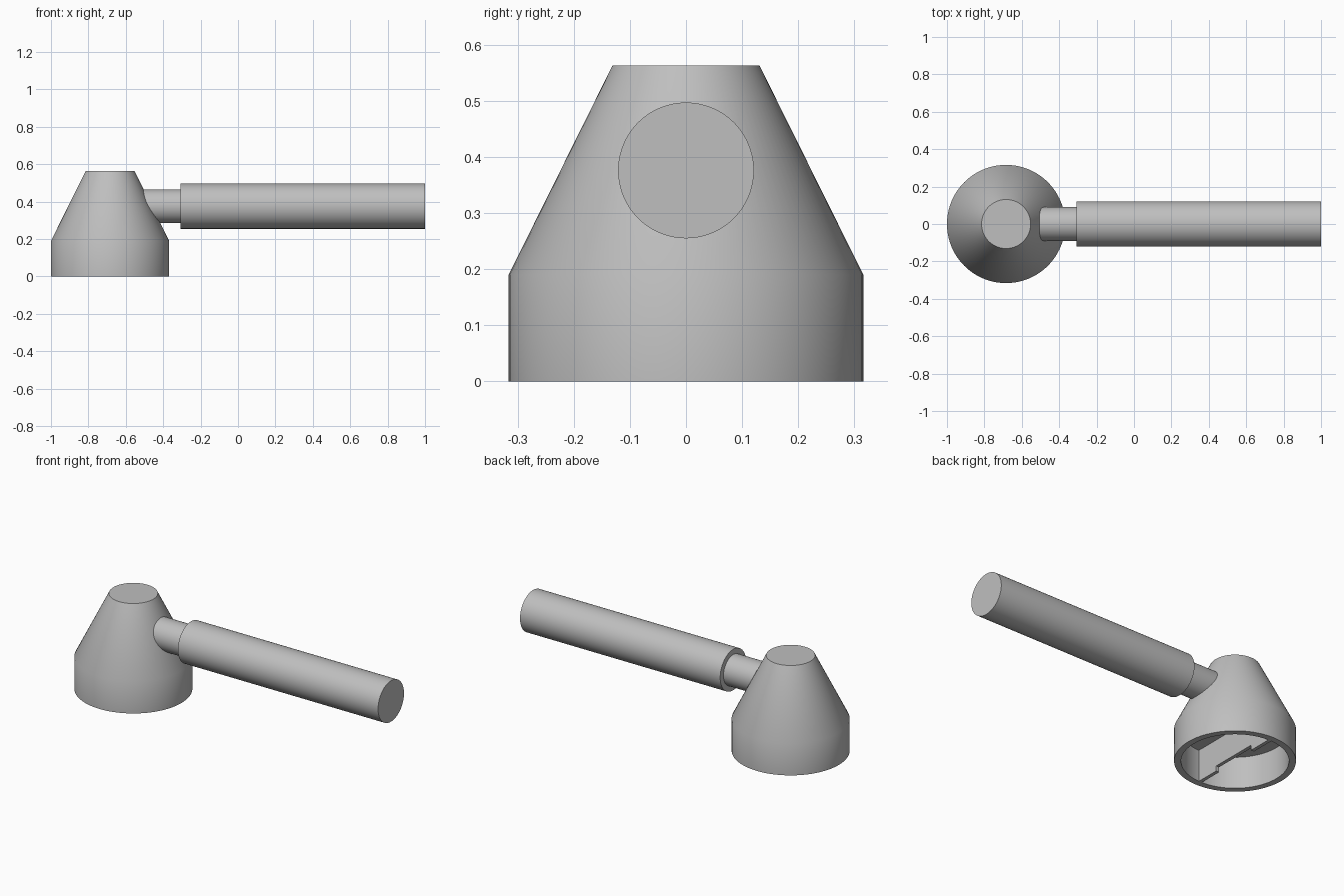
import bpy, bmesh, math
from mathutils import Matrix

cube = bpy.data.objects.get("Cube")
if cube:
    bpy.data.objects.remove(cube, do_unlink=True)

grey = bpy.data.materials.new("plain grey")
grey.use_nodes = True
colour = (0.52, 0.52, 0.52, 1)
grey.diffuse_color = colour
grey.node_tree.nodes["Principled BSDF"].inputs["Base Color"].default_value = colour

HEAD_X = -0.684   # axis of the head
ARM_Z = 0.376     # axis of the handle


def finish(name, bm):
    bmesh.ops.recalc_face_normals(bm, faces=bm.faces)
    mesh = bpy.data.meshes.new(name)
    bm.to_mesh(mesh)
    bm.free()
    mesh.materials.append(grey)
    obj = bpy.data.objects.new(name, mesh)
    bpy.context.collection.objects.link(obj)
    bpy.ops.object.select_all(action="DESELECT")
    obj.select_set(True)
    bpy.context.view_layer.objects.active = obj
    bpy.ops.object.shade_smooth_by_angle(angle=math.radians(30))
    return obj


def lathe(name, profile, sides=96):
    """Turn a (radius, z) profile about the z axis; cap both ends."""
    bm = bmesh.new()
    rings = []
    for r, z in profile:
        turns = [2 * math.pi * i / sides for i in range(sides)]
        rings.append([bm.verts.new((r * math.cos(a), r * math.sin(a), z)) for a in turns])
    for low, high in zip(rings, rings[1:]):
        for i in range(sides):
            j = (i + 1) % sides
            bm.faces.new((low[i], low[j], high[j], high[i]))
    bm.faces.new(rings[0])
    bm.faces.new(rings[-1])
    return finish(name, bm)


def rod(name, radius, x0, x1):
    """Solid cylinder lying along x."""
    obj = lathe(name, [(radius, x0), (radius, x1)])
    obj.data.transform(Matrix.Rotation(math.pi / 2, 4, "Y"))
    obj.location.z = ARM_Z
    return obj


# Head: hollow cup below, solid cone above
head = lathe("head", [(0.28, 0.185), (0.28, 0), (0.316, 0), (0.316, 0.19), (0.131, 0.563)])
head.location.x = HEAD_X

# Neck and handle
rod("neck", 0.09, -0.62, -0.30)
rod("handle", 0.121, -0.308, 1.0)

# Thin rib across the cup, with a shallow notch in the middle of its lower edge
rib_outline = [(-0.285, 0), (-0.14, 0), (-0.14, 0.03), (0.14, 0.03),
               (0.14, 0), (0.285, 0), (0.285, 0.19), (-0.285, 0.19)]
bm = bmesh.new()
face = bm.faces.new([bm.verts.new((-0.01, y, z)) for y, z in rib_outline])
extruded = bmesh.ops.extrude_face_region(bm, geom=[face])["geom"]
moved = [v for v in extruded if isinstance(v, bmesh.types.BMVert)]
bmesh.ops.translate(bm, verts=moved, vec=(0.02, 0, 0))
finish("cup_rib", bm).location.x = HEAD_X
